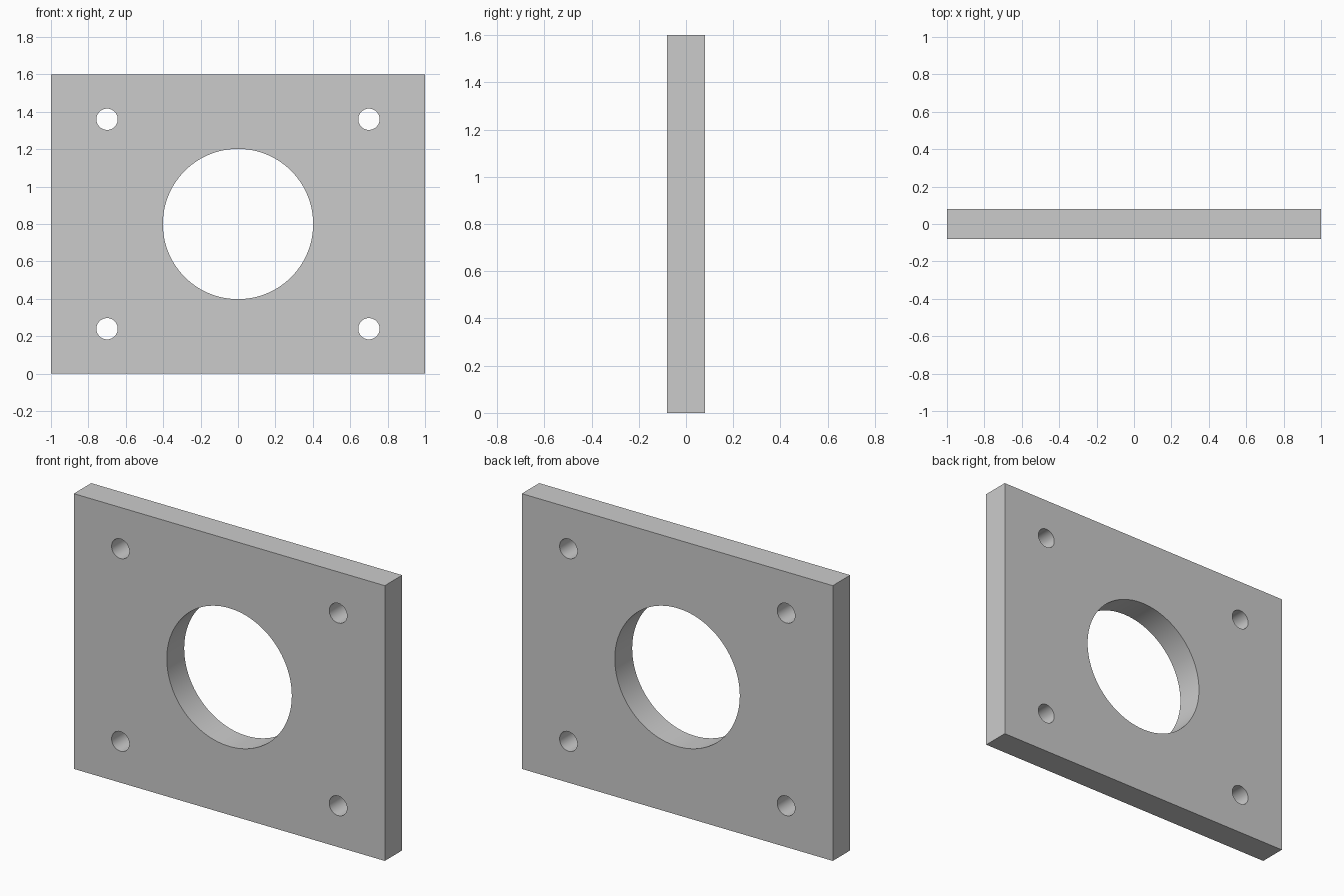
import bpy
import math

if "Cube" in bpy.data.objects:
    bpy.data.objects.remove(bpy.data.objects["Cube"])

WIDTH, THICK, HEIGHT = 2.0, 0.16, 1.6
MID_Z = HEIGHT / 2

# Rectangular plate standing upright
bpy.ops.mesh.primitive_cube_add(size=1, location=(0, 0, MID_Z))
plate = bpy.context.object
plate.name = "mounting_plate"
plate.scale = (WIDTH, THICK, HEIGHT)
bpy.ops.object.transform_apply(location=False, rotation=False, scale=True)


def drill(name, x, z, radius, sides):
    """Cut a round through-hole along y."""
    bpy.ops.mesh.primitive_cylinder_add(
        vertices=sides, radius=radius, depth=THICK * 3,
        location=(x, 0, z), rotation=(math.pi / 2, 0, 0))
    cutter = bpy.context.object
    cutter.name = name
    cutter.hide_render = True
    bpy.ops.object.select_all(action='DESELECT')
    plate.select_set(True)
    bpy.context.view_layer.objects.active = plate
    mod = plate.modifiers.new(name, 'BOOLEAN')
    mod.operation = 'DIFFERENCE'
    mod.solver = 'EXACT'
    mod.object = cutter
    bpy.ops.object.modifier_apply(modifier=mod.name)
    bpy.data.objects.remove(cutter)


# Large central bore
drill("centre_bore", 0, MID_Z, 0.402, 96)

# Four corner bolt holes
for sx in (-1, 1):
    for sz in (-1, 1):
        drill("bolt_hole", sx * 0.7, MID_Z + sz * 0.56, 0.057, 48)

# Smooth hole walls, sharp plate edges
bpy.ops.object.shade_smooth_by_angle(angle=math.radians(30))
